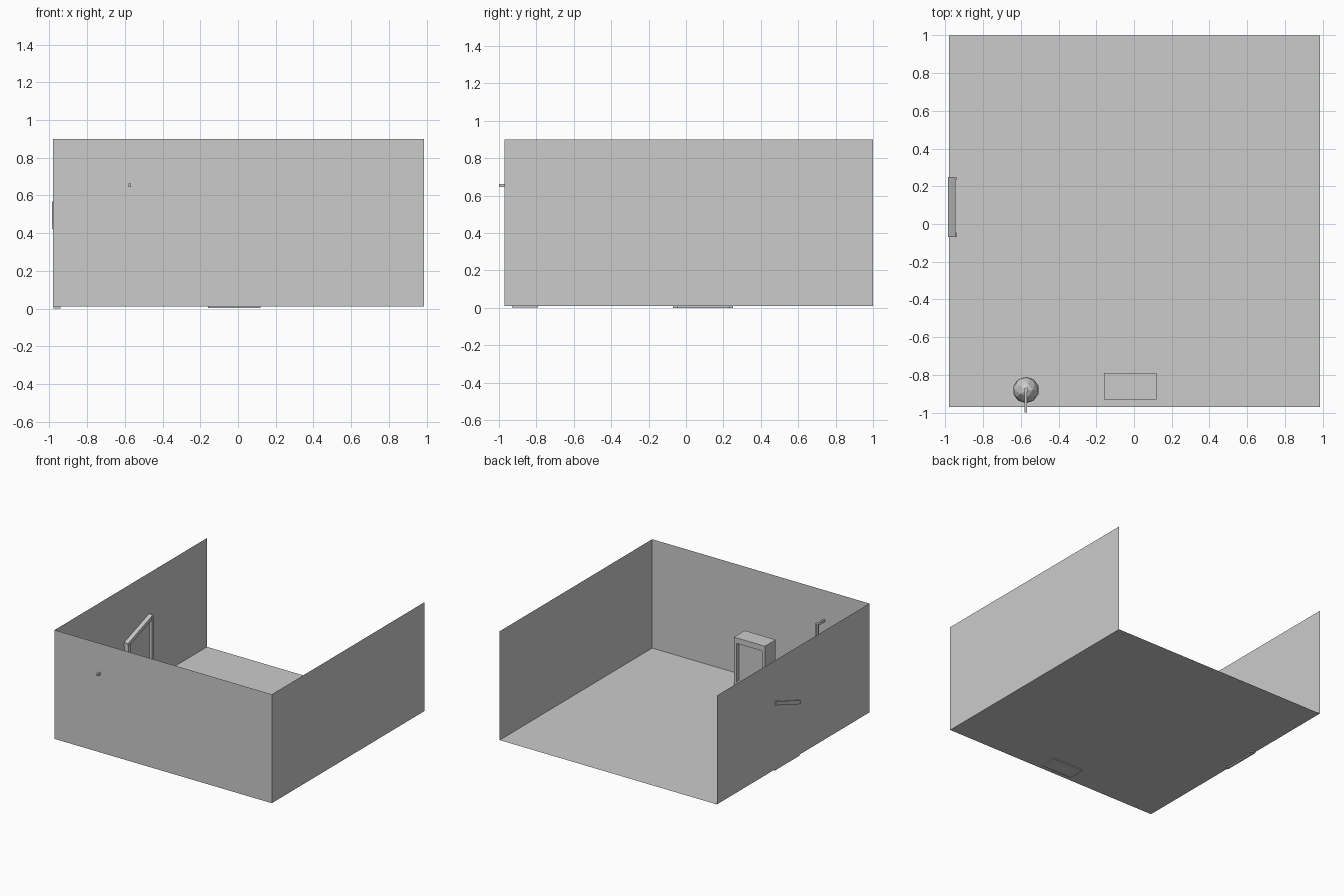
import bpy, bmesh
from mathutils import Vector

if "Cube" in bpy.data.objects:
    bpy.data.objects.remove(bpy.data.objects["Cube"])


def make_object(name, bm):
    mesh = bpy.data.meshes.new(name)
    bm.to_mesh(mesh)
    bm.free()
    obj = bpy.data.objects.new(name, mesh)
    bpy.context.collection.objects.link(obj)
    return obj


def sheet(name, corners):
    bm = bmesh.new()
    bm.faces.new([bm.verts.new(c) for c in corners])
    return make_object(name, bm)


def extrude_profile(name, profile, offset):
    """Closed solid from a flat outline pushed along an offset."""
    bm = bmesh.new()
    face = bm.faces.new([bm.verts.new(p) for p in profile])
    bm.faces.ensure_lookup_table()
    geo = bmesh.ops.extrude_face_region(bm, geom=[face], use_keep_orig=True)
    bmesh.ops.translate(bm, vec=offset, verts=[v for v in geo["geom"] if isinstance(v, bmesh.types.BMVert)])
    bmesh.ops.recalc_face_normals(bm, faces=bm.faces)
    return make_object(name, bm)


def box(name, lo, hi):
    (x0, y0, z0), (x1, y1, z1) = lo, hi
    return extrude_profile(name, [(x0, y0, z0), (x1, y0, z0), (x1, y1, z0), (x0, y1, z0)], (0, 0, z1 - z0))


def pipe(name, a, b, radius, sides=6):
    a, b = Vector(a), Vector(b)
    bm = bmesh.new()
    bmesh.ops.create_cone(bm, cap_ends=True, segments=sides, radius1=radius, radius2=radius, depth=(b - a).length)
    obj = make_object(name, bm)
    obj.location = (a + b) / 2
    obj.rotation_mode = 'QUATERNION'
    obj.rotation_quaternion = (b - a).to_track_quat('Z', 'Y')
    return obj


# Room shell: floor and three thin walls, open at the back
L, R, F, B, Z0, Z1 = -0.98, 0.985, -0.97, 1.0, 0.01, 0.9
sheet("floor", [(L, F, Z0), (R, F, Z0), (R, B, Z0), (L, B, Z0)])
sheet("left_wall", [(L, F, Z0), (L, B, Z0), (L, B, Z1), (L, F, Z1)])
sheet("right_wall", [(R, F, Z0), (R, F, Z1), (R, B, Z1), (R, B, Z0)])
sheet("front_wall", [(L, F, Z0), (L, F, Z1), (R, F, Z1), (R, F, Z0)])

# Cabinet near the front wall with a recessed panel facing the room
x0, x1, y0, y1, top = -0.16, 0.12, -0.93, -0.79, 0.40
box("cabinet_body", (x0, y0, 0.003), (x1, y1 - 0.03, top))
rim = 0.025
box("cabinet_top_rail", (x0, y1 - 0.03, top - 0.045), (x1, y1, top))
box("cabinet_bottom_rail", (x0, y1 - 0.03, 0.003), (x1, y1, 0.04))
for side, a in (("left", x0), ("right", x1 - rim)):
    box("cabinet_" + side + "_stile", (a, y1 - 0.03, 0.04), (a + rim, y1, top - 0.045))

# Crooked doorway on the left wall: two posts, sloping lintel and door slab
d0, d1, h0, h1 = -0.07, 0.25, 0.455, 0.567
slope = (h1 - h0) / (d1 - d0)


def height(y, drop=0.0):
    return h0 + slope * (y - d0) - drop


def door_part(name, ya, yb, xa, xb, drop_top=0.0, base=None):
    za, zb = (0, 0) if base is None else (height(ya, base), height(yb, base))
    return extrude_profile(name, [(xa, ya, za), (xa, yb, zb), (xa, yb, height(yb, drop_top)),
                                  (xa, ya, height(ya, drop_top))], (xb - xa, 0, 0))


door_part("door_lintel", d0, d1, -0.987, -0.945, 0, 0.032)
door_part("door_near_post", d0, d0 + 0.025, -0.979, -0.94, 0.02)
door_part("door_far_post", d1 - 0.018, d1, -0.979, -0.94, 0.005)
door_part("door_slab", d0 + 0.02, d1 - 0.015, -0.979, -0.963, 0.025)

# Round stove with a flue that turns and leaves through the front wall
sx, sy = -0.573, -0.88
bm = bmesh.new()
bmesh.ops.create_icosphere(bm, subdivisions=2, radius=0.07)
stove = make_object("stove_body", bm)
stove.scale = (1, 1, 1.5)
stove.location = (sx, sy, 0.115)
pipe("stove_flue", (sx, sy, 0.2), (sx, sy, 0.665), 0.013)
box("flue_outlet", (sx - 0.007, -1.0, 0.645), (sx + 0.007, sy, 0.663))
